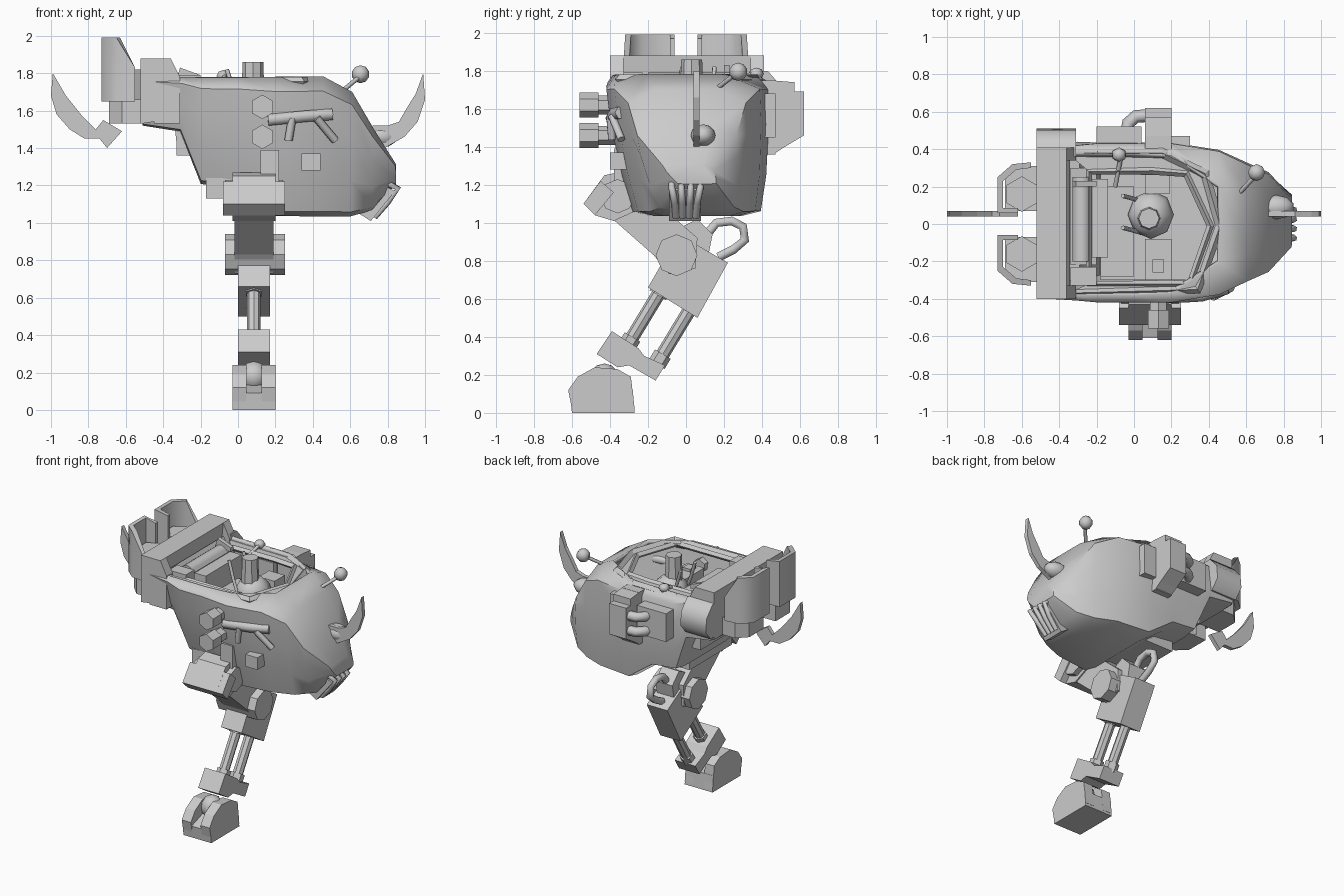
import bpy, bmesh, math
from mathutils import Vector

if "Cube" in bpy.data.objects:
    bpy.data.objects.remove(bpy.data.objects["Cube"])

def obj(name, bm, smooth=None):
    bmesh.ops.recalc_face_normals(bm, faces=bm.faces)
    me = bpy.data.meshes.new(name)
    bm.to_mesh(me)
    bm.free()
    o = bpy.data.objects.new(name, me)
    bpy.context.collection.objects.link(o)
    if smooth:
        bpy.ops.object.select_all(action='DESELECT')
        o.select_set(True)
        bpy.context.view_layer.objects.active = o
        bpy.ops.object.shade_smooth_by_angle(angle=math.radians(smooth))
    return o

def prism(name, pts, axis, lo, hi, smooth=None):
    """Extrude a 2D outline (remaining axes in xyz order) along an axis."""
    bm = bmesh.new()
    def place(p, d):
        c = list(p)
        c.insert('xyz'.index(axis), d)
        return bm.verts.new(c)
    a = [place(p, lo) for p in pts]
    b = [place(p, hi) for p in pts]
    bm.faces.new(a)
    bm.faces.new(b)
    n = len(pts)
    for i in range(n):
        bm.faces.new((a[i], a[(i + 1) % n], b[(i + 1) % n], b[i]))
    return obj(name, bm, smooth)

def box(name, x0, x1, y0, y1, z0, z1):
    return prism(name, [(x0, y0), (x1, y0), (x1, y1), (x0, y1)], 'z', z0, z1)

def cyl(name, p, q, r, n=8, r2=None, smooth=None):
    p, q = Vector(p), Vector(q)
    bm = bmesh.new()
    bmesh.ops.create_cone(bm, cap_ends=True, segments=n, radius1=r,
                          radius2=r if r2 is None else r2, depth=(q - p).length)
    rot = Vector((0, 0, 1)).rotation_difference(q - p).to_matrix()
    for v in bm.verts:
        v.co = rot @ v.co + (p + q) / 2
    return obj(name, bm, smooth)

def ball(name, c, r, scale=(1, 1, 1), u=10, v=6):
    bm = bmesh.new()
    bmesh.ops.create_uvsphere(bm, u_segments=u, v_segments=v, radius=r)
    for w in bm.verts:
        w.co = Vector(c) + Vector(w.co[i] * scale[i] for i in range(3))
    return obj(name, bm, 60)

def tube(name, pts, r, closed=False, res=1):
    cu = bpy.data.curves.new(name, 'CURVE')
    cu.dimensions, cu.bevel_depth, cu.bevel_resolution = '3D', r, res
    cu.use_fill_caps = True
    s = cu.splines.new('POLY')
    s.points.add(len(pts) - 1)
    for a, p in zip(s.points, pts):
        a.co = (*p, 1)
    s.use_cyclic_u = closed
    s.use_smooth = res > 0
    o = bpy.data.objects.new(name, cu)
    bpy.context.collection.objects.link(o)

# hull: open-topped fish shape lofted along x (x, top z, bottom z, top/mid/bottom half width)
stations = [(-.5, 1.78, 1.53, .37, .39, .36), (-.3, 1.77, 1.50, .37, .40, .36),
            (-.19, 1.77, 1.22, .37, .41, .33), (0, 1.77, 1.2, .37, .41, .33),
            (.2, 1.77, 1.05, .36, .41, .32), (.45, 1.77, 1.05, .2, .37, .29),
            (.6, 1.69, 1.05, .16, .3, .23), (.71, 1.5, 1.08, .15, .25, .18),
            (.83, 1.31, 1.21, .08, .12, .09)]
bm = bmesh.new()
rings = []
for x, zt, zb, t, m, b in stations:
    h = zt - zb
    half = [(t, zt), (m, zt - .1 * h), (m * .97, zt - .35 * h), (b * .55 + m * .45, zb + .28 * h),
            (b, zb + .03 * h), (b * .7, zb)]
    ring = [(-y, z, .05 * (zt - z) / h) for y, z in half] + [(y, z, .065 * (zt - z) / h) for y, z in half[::-1]]
    rings.append([bm.verts.new((x, y + s, z)) for y, z, s in ring])
for i, (a, b) in enumerate(zip(rings, rings[1:])):
    for j in range(11):
        bm.faces.new((a[j], a[j + 1], b[j + 1], b[j]))
    if i >= 5:
        bm.faces.new((a[11], a[0], b[0], b[11]))
bm.faces.new(rings[0])
bm.faces.new(rings[-1])
hull = obj('hull', bm, 40)
mod = hull.modifiers.new('wall', 'SOLIDIFY')
mod.thickness, mod.offset = .03, 0

# cockpit rims with the flat deck between them
outer = [(-.36, .38), (.15, .38), (.38, .27), (.46, -.01), (.34, -.35), (-.36, -.37)]
inner = [(-.24, .28), (.1, .285), (.28, .27), (.41, -.01), (.3, -.32), (-.24, -.32)]
tube('outer_rim', [(x, y, 1.755) for x, y in outer], .026, True, 0)
tube('inner_rim', [(x, y, 1.75) for x, y in inner], .022, True, 0)
bm = bmesh.new()
a, b = ([bm.verts.new((x, y, 1.755)) for x, y in loop] for loop in (outer, inner))
for i in range(6):
    if i != 5:
        bm.faces.new((a[i], a[i + 1], b[i + 1], b[i]))
deck = obj('rim_deck', bm)
deck.modifiers.new('plate', 'SOLIDIFY').thickness = .02
cyl('seat_roll', (-.28, -.2, 1.74), (-.28, .25, 1.74), .05, 10, smooth=40)
box('rim_box', -.34, -.2, -.33, -.23, 1.7, 1.79)

# rear bulkhead with end wings, side pod and fins
prism('rear_bulkhead', [(-.52, 1.53), (-.52, 1.88), (-.36, 1.88), (-.39, 1.55)], 'y', -.4, .41)
for y in (-.4, .34):
    prism('bulkhead_wing', [(-.45, 1.53), (-.45, 1.88), (-.36, 1.88), (-.31, 1.78), (-.31, 1.53)], 'y', y, y + .07)
prism('rear_pod', [(.36, 1.56), (.36, 1.8), (.43, 1.8), (.5, 1.72), (.51, 1.62), (.45, 1.55)], 'x', -.52, -.31, 50)
prism('deck_fin', [(-.33, 1.76), (-.31, 1.83), (-.2, 1.79), (-.2, 1.76)], 'y', .2, .23)
prism('rear_belly_plate', [(-.34, 1.53), (-.33, 1.44), (-.33, 1.36), (-.23, 1.36), (-.2, 1.5)], 'y', -.22, .3)

# twin rear exhausts with curved shields
for s in (-1, 1):
    sh = [(-.55, .33), (-.65, .32), (-.73, .25), (-.73, .06), (-.62, .06), (-.62, .085), (-.7, .085), (-.7, .23),
          (-.63, .29), (-.55, .3)]
    o = prism('exhaust_shield', [(x, s * y) for x, y in sh], 'z', 1.65, 1.99, 50)
    for v in o.data.vertices:
        if v.co.z > 1.9:
            v.co.z -= max(0, v.co.x + .63) * 2
    cyl('exhaust_pipe', (-.6, s * .16, 1.54), (-.6, s * .16, 1.82), .095, 6)
    prism('exhaust_base', [(-.69, s * .07), (-.69, s * .24), (-.62, s * .31), (-.5, s * .31), (-.5, s * .07)], 'z', 1.53, 1.66)

# front and rear crescent horns with the brow boss
prism('front_horn', [(.99, 1.8), (1, 1.66), (.96, 1.54), (.89, 1.46), (.8, 1.41), (.71, 1.35), (.7, 1.44),
                     (.72, 1.52), (.8, 1.52), (.86, 1.54), (.9, 1.61), (.95, 1.69)], 'y', .04, .07)
ball('horn_boss', (.76, .09, 1.46), .065, (1.5, 1, .9))
prism('rear_horn', [(-.99, 1.8), (-1, 1.68), (-.97, 1.58), (-.9, 1.5), (-.82, 1.45), (-.74, 1.45), (-.7, 1.4),
                    (-.62, 1.49), (-.72, 1.55), (-.76, 1.5), (-.84, 1.58), (-.92, 1.68)], 'y', .04, .07)

# jaw with claws
prism('jaw', [(.6, 1.08), (.71, 1.01), (.84, 1.17), (.74, 1.22)], 'y', -.09, .08, 30)
for y in (-.075, -.025, .025, .075):
    tube('claw', [(.73, y * .7, 1.03), (.8, y * .8, 1.11), (.855, y, 1.185), (.8, y, 1.21)], .018)

# aerials
tube('aerial_stick', [(.54, .14, 1.69), (.66, .27, 1.79)], .012)
ball('aerial_knob', (.655, .275, 1.795), .048, u=8, v=5)
tube('rim_lever', [(-.1, .2, 1.72), (-.07, .36, 1.79)], .012)
ball('rim_lever_knob', (-.08, .37, 1.785), .04, (1, 1, .8), 6, 4)

# cockpit fittings
box('cockpit_floor', -.18, .4, -.3, .3, 1.38, 1.42)
box('seat', -.18, .0, -.28, .2, 1.4, 1.58)
box('seat_back', -.24, -.14, -.18, .24, 1.45, 1.74)
box('console', .06, .2, -.3, -.08, 1.42, 1.64)
box('console_button', .1, .16, -.26, -.19, 1.64, 1.66)
box('far_console', .06, .19, .16, .28, 1.42, 1.66)
ball('post_base', (.09, .05, 1.6), .13, (.95, 1, .9), 8)
cyl('post', (.08, .03, 1.6), (.08, .03, 1.86), .065, 8, .055, 40)
for y in (-.05, .12):
    tube('control_lever', [(.05, y, 1.55), (-.02, y + .02, 1.7), (-.06, y + .03, 1.82)], .012)

# near-side exhausts, struts and hatch
for z in (1.62, 1.46):
    cyl('side_exhaust', (.13, -.56, z), (.13, -.46, z), .065, 6)
    cyl('side_exhaust_neck', (.13, -.48, z), (.13, -.34, z), .05, 6)
tube('side_rail', [(.16, -.39, 1.55), (.36, -.38, 1.57), (.5, -.34, 1.58)], .035)
tube('strut_front', [(.42, -.39, 1.56), (.52, -.34, 1.44)], .022)
tube('strut_rear', [(.29, -.4, 1.56), (.27, -.39, 1.44)], .022)
box('hatch', .34, .44, -.4, -.3, 1.28, 1.37)

# far-side engine
prism('engine_box', [(.46, 1.36), (.52, 1.4), (.62, 1.46), (.62, 1.69), (.57, 1.69), (.57, 1.74), (.45, 1.75)], 'x', .06, .2)
box('engine_mount', .06, .2, .38, .47, 1.36, 1.75)
box('engine_block', -.2, .04, .36, .52, 1.47, 1.68)
box('engine_front', .2, .3, .36, .47, 1.45, 1.68)
for z in (1.51, 1.62):
    tube('engine_pipe', [(-.04, .48, z), (-.03, .54, z), (.01, .575, z), (.08, .58, z)], .035)

# hip
box('hip_beam', -.17, .2, -.3, .2, 1.13, 1.24)
prism('hip_housing', [(-.54, 1.1), (-.43, 1.25), (-.34, 1.27), (-.27, 1.2), (-.27, 1.06), (-.38, 1.01), (-.48, 1.04)], 'x', -.03, .2)
prism('hip_cover', [(-.54, 1.1), (-.45, 1.22), (-.38, 1.16), (-.48, 1.04)], 'x', -.08, .25)
cyl('hip_pin', (-.07, -.36, 1.14), (.24, -.36, 1.14), .09, 8)
box('hip_strut', .12, .22, -.38, -.28, 1.2, 1.39)

# thigh and knee
prism('thigh', [(-.42, 1.05), (-.28, 1.22), (.06, .92), (.05, .76), (-.09, .73), (-.17, .83)], 'x', -.02, .19)
cyl('knee_pin', (-.07, -.05, .83), (.25, -.05, .83), .11, 8)
prism('shin_housing', [(-.2, .66), (.06, .5), (.22, .79), (.12, .84), (.14, .94), (.06, 1.02), (-.02, .98), (-.08, .83)], 'x', .015, .155)
prism('shin_block', [(-.2, .66), (.06, .5), (.22, .79), (-.04, .94)], 'x', .0, .17)
tube('cable', [(.08, y, z) for y, z in [(.11, .94), (.16, 1), (.24, 1.01), (.3, .98), (.31, .91), (.25, .86), (.17, .82)]], .027)

# shin rods and ankle
for a, b in (((-.13, .65), (-.36, .27)), ((.03, .56), (-.2, .18))):
    f = lambda t: (.085, a[0] + (b[0] - a[0]) * t, a[1] + (b[1] - a[1]) * t)
    cyl('shin_rod', f(0), f(.9), .036, 8, smooth=40)
    cyl('rod_collar_top', f(-.05), f(.08), .05, 6)
    cyl('rod_collar_low', f(.66), f(.8), .048, 6)
prism('ankle', [(-.47, .31), (-.39, .43), (-.25, .34), (-.22, .3), (-.11, .25), (-.16, .17), (-.3, .25), (-.36, .24)], 'x', 0, .17)
ball('ankle_joint', (.085, -.43, .18), .08)

# foot: solid sole, two cheeks around a notch
prism('sole', [(-.6, 0), (-.61, .09), (-.46, .14), (-.28, .12), (-.27, 0)], 'x', -.03, .2)
for x0, x1 in ((-.03, .045), (.125, .2)):
    prism('foot_cheek', [(-.6, .02), (-.62, .12), (-.57, .19), (-.48, .24), (-.36, .23), (-.29, .19), (-.27, .02)], 'x', x0, x1)
